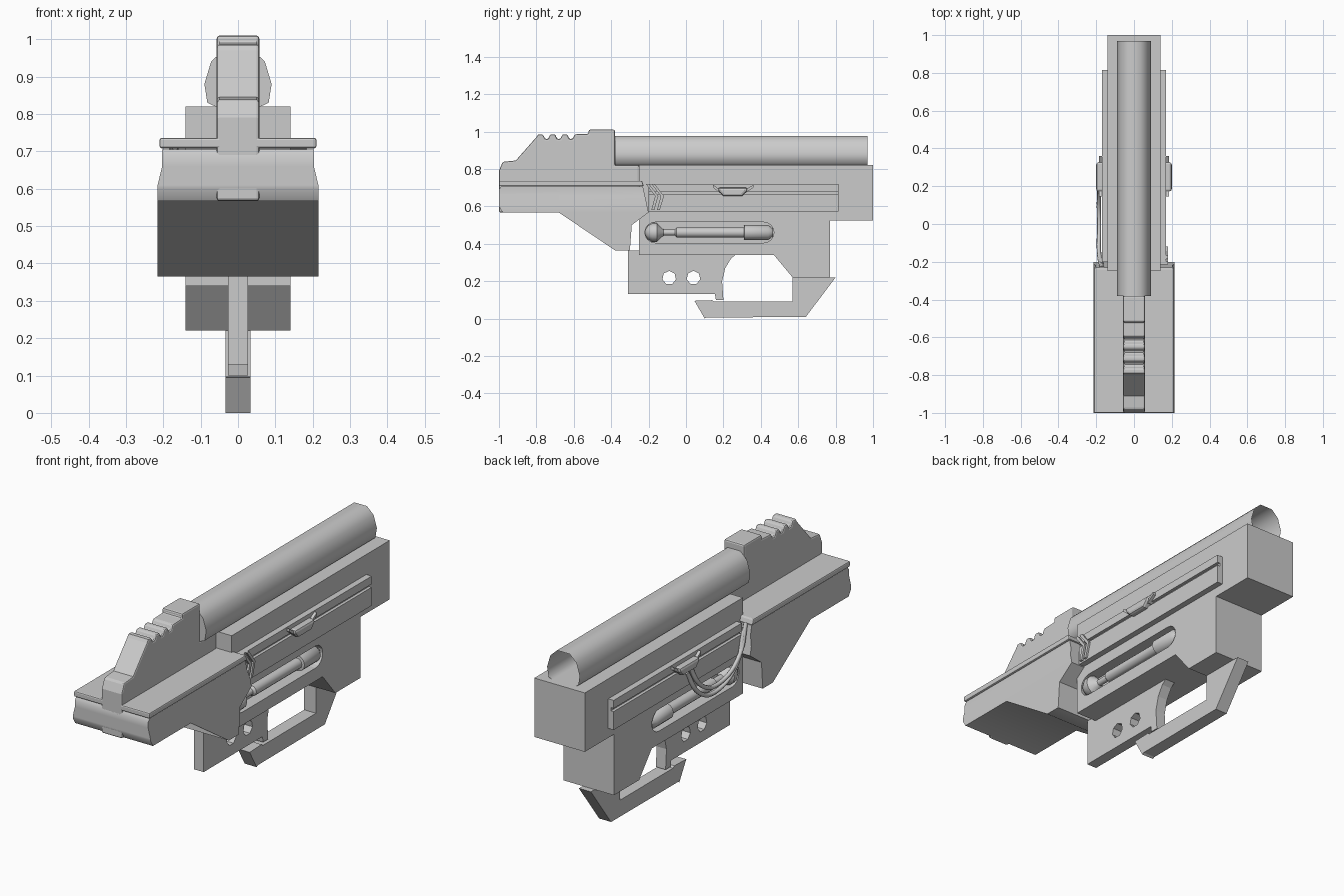
import bpy, bmesh, math
from mathutils import Vector

if "Cube" in bpy.data.objects:
    bpy.data.objects.remove(bpy.data.objects["Cube"])


def finish(name, bm, smooth=None):
    bmesh.ops.recalc_face_normals(bm, faces=bm.faces[:])
    me = bpy.data.meshes.new(name)
    bm.to_mesh(me)
    bm.free()
    ob = bpy.data.objects.new(name, me)
    bpy.context.collection.objects.link(ob)
    if smooth:
        activate(ob)
        bpy.ops.object.shade_smooth_by_angle(angle=math.radians(smooth))
    return ob


def activate(ob):
    bpy.ops.object.select_all(action='DESELECT')
    ob.select_set(True)
    bpy.context.view_layer.objects.active = ob


def prism_bm(pts, x0, x1):
    """Side profile of (y, z) points, extruded from x0 to x1."""
    bm = bmesh.new()
    f = bm.faces.new([bm.verts.new((x0, y, z)) for y, z in pts])
    r = bmesh.ops.extrude_face_region(bm, geom=[f])
    vs = [v for v in r['geom'] if isinstance(v, bmesh.types.BMVert)]
    bmesh.ops.translate(bm, verts=vs, vec=(x1 - x0, 0, 0))
    return bm


def prism(name, pts, x0, x1):
    return finish(name, prism_bm(pts, x0, x1))


def cut(ob, cutter):
    cutter.hide_render = True
    m = ob.modifiers.new("cut", 'BOOLEAN')
    m.operation, m.solver, m.object = 'DIFFERENCE', 'EXACT', cutter
    activate(ob)
    bpy.ops.object.modifier_apply(modifier=m.name)
    bpy.data.objects.remove(cutter)


def bevel(ob, width, segments=2):
    m = ob.modifiers.new("bevel", 'BEVEL')
    m.width, m.segments, m.limit_method = width, segments, 'ANGLE'
    m.angle_limit = math.radians(60)


def lathe(name, x, z, rings, n=12):
    """Turned part along y: rings of (y, radius)."""
    bm = bmesh.new()
    loops = [[bm.verts.new((x + r * math.cos(2 * math.pi * i / n), y,
                            z + r * math.sin(2 * math.pi * i / n)))
              for i in range(n)] for y, r in rings]
    for a, b in zip(loops, loops[1:]):
        for i in range(n):
            bm.faces.new((a[i], a[(i + 1) % n], b[(i + 1) % n], b[i]))
    bm.faces.new(loops[0])
    bm.faces.new(loops[-1])
    return finish(name, bm, 40)


def ring(cy, cz, r, n, a0=0, a1=2 * math.pi, closed=True):
    k = n if closed else n - 1
    return [(cy + r * math.cos(a0 + (a1 - a0) * i / k),
             cz + r * math.sin(a0 + (a1 - a0) * i / k)) for i in range(n)]


# Main housing
body = prism("main_housing", [(-.25, .82), (1, .82), (1, .525), (.77, .525), (.77, .22),
                              (.57, .22), (.47, .34), (-.25, .34)], -.14, .14)
# Rounded recess on each side
slot = (ring(.415, .46, .055, 9, -math.pi / 2, math.pi / 2, False)
        + ring(-.165, .46, .055, 9, math.pi / 2, 3 * math.pi / 2, False))
for s in (-1, 1):
    cut(body, prism("slot_cutter", slot, s * .08, s * .2))

# Parts repeated on both sides
for s, side in ((-1, "left"), (1, "right")):
    prism(f"upper_rail_{side}", [(-.2, .68), (-.2, .72), (.815, .72), (.815, .68)],
          s * .13, s * .17)
    prism(f"lower_rail_{side}", [(-.2, .572), (-.2, .664), (.815, .664), (.815, .572)],
          s * .13, s * .17)
    prism(f"rail_groove_{side}", [(-.2, .66), (-.2, .685), (.815, .685), (.815, .66)],
          s * .13, s * .155)
    lathe(f"slot_rod_{side}", s * .11, .46,
          [(-.22, .012), (-.205, .036), (-.18, .05), (-.155, .05), (-.135, .03), (-.12, .016),
           (-.06, .016), (-.05, .027), (.31, .027), (.312, .04), (.44, .04), (.465, .02)])
    lever = prism(f"lever_{side}", [(.17, .70), (.175, .68), (.20, .655), (.30, .655),
                                    (.325, .68), (.33, .70)], s * .13, s * .2)
    bevel(lever, .012)
    prism(f"lever_wing_{side}", [(.145, .715), (.145, .70), (.18, .672), (.32, .672),
                                 (.36, .70), (.36, .715), (.32, .69), (.18, .69)],
          s * .13, s * .185)

# Top tube, open at the rear
bm = bmesh.new()
half = [(.035, .975), (.072, .94), (.09, .88), (.082, .83), (.05, .815)]
section = half + [(-x, z) for x, z in reversed(half)]
a, b = [[bm.verts.new((x, y, z)) for x, z in section] for y in (-.38, .97)]
for i in range(len(section)):
    j = (i + 1) % len(section)
    bm.faces.new((a[i], a[j], b[j], b[i]))
bm.faces.new(a)
finish("top_tube", bm, 60)

# Fore grip: wide wedge whose flanks pinch in below the flange
bm = prism_bm([(-.99, .705), (-1, .69), (-1, .60), (-.98, .567), (-.68, .567), (-.38, .365),
               (-.30, .365), (-.29, .50), (-.20, .567), (-.23, .705)], -.215, .215)
for z in (.61, .66):
    bmesh.ops.bisect_plane(bm, geom=bm.verts[:] + bm.edges[:] + bm.faces[:],
                           plane_co=(0, 0, z), plane_no=(0, 0, 1))
for v in bm.verts:
    if v.co.z > .615:
        v.co.x = math.copysign(.203, v.co.x)
finish("fore_grip", bm, 35)
flange = prism("grip_flange", [(-1, .708), (-1, .736), (-.235, .736), (-.225, .708)], -.21, .21)
bevel(flange, .006)

# Central ridge with finger teeth
teeth = []
for y in (-.79, -.725, -.66):
    teeth += [(y, .985), (y + .025, .985), (y + .037, .96), (y + .053, .96)]
ridge = prism("grip_ridge", [(-1, .567), (-1, .79), (-.98, .838), (-.91, .845), (-.80, .97)]
              + teeth + [(-.595, .985), (-.52, .988), (-.52, 1.01), (-.38, 1.01), (-.38, .82),
                         (-.25, .82), (-.25, .60)], -.057, .057)
bevel(ridge, .008)

# Lower plate with two holes
plate = prism("lower_plate", [(-.31, .365), (-.31, .13), (.155, .13), (.16, .10), (.20, .10),
                              (.193, .20), (.21, .27), (.24, .32), (.27, .345), (.27, .365)],
              -.027, .027)
for y in (-.09, .04):
    cut(plate, prism("hole_cutter", ring(y, .218, .037, 7, math.pi / 2, 2.5 * math.pi),
                     -.1, .1))

# Trigger guard
prism("trigger_guard", [(.045, .095), (.10, 0), (.11, .006), (.64, .008), (.80, .22),
                        (.57, .22), (.57, .09), (.15, .09), (.14, .098)], -.033, .033)

# Chevron clips behind the grip on the right
for i, d in enumerate((0, .03)):
    prism(f"chevron_clip_{i + 1}",
          [(-.215 + d, .72), (-.165 + d, .655), (-.185 + d, .58), (-.17 + d, .58),
           (-.148 + d, .655), (-.198 + d, .72)], .13, .18)

# Hanging hoses on the left
for i, d in enumerate((0, .03)):
    cu = bpy.data.curves.new(f"hose_{i + 1}", 'CURVE')
    cu.dimensions, cu.bevel_depth, cu.bevel_resolution = '3D', .011, 1
    cu.resolution_u, cu.use_fill_caps = 6, True
    pts = [(-.23, .71), (-.16, .58), (-.01, .50), (.14, .54), (.22, .67)]
    sp = cu.splines.new('BEZIER')
    sp.bezier_points.add(len(pts) - 1)
    for k, (p, (y, z)) in enumerate(zip(sp.bezier_points, pts)):
        p.co = Vector((-.185 if 0 < k < 4 else -.17, y + d * .6, z - d))
        p.handle_left_type = p.handle_right_type = 'AUTO'
    ob = bpy.data.objects.new(f"hose_{i + 1}", cu)
    bpy.context.collection.objects.link(ob)
